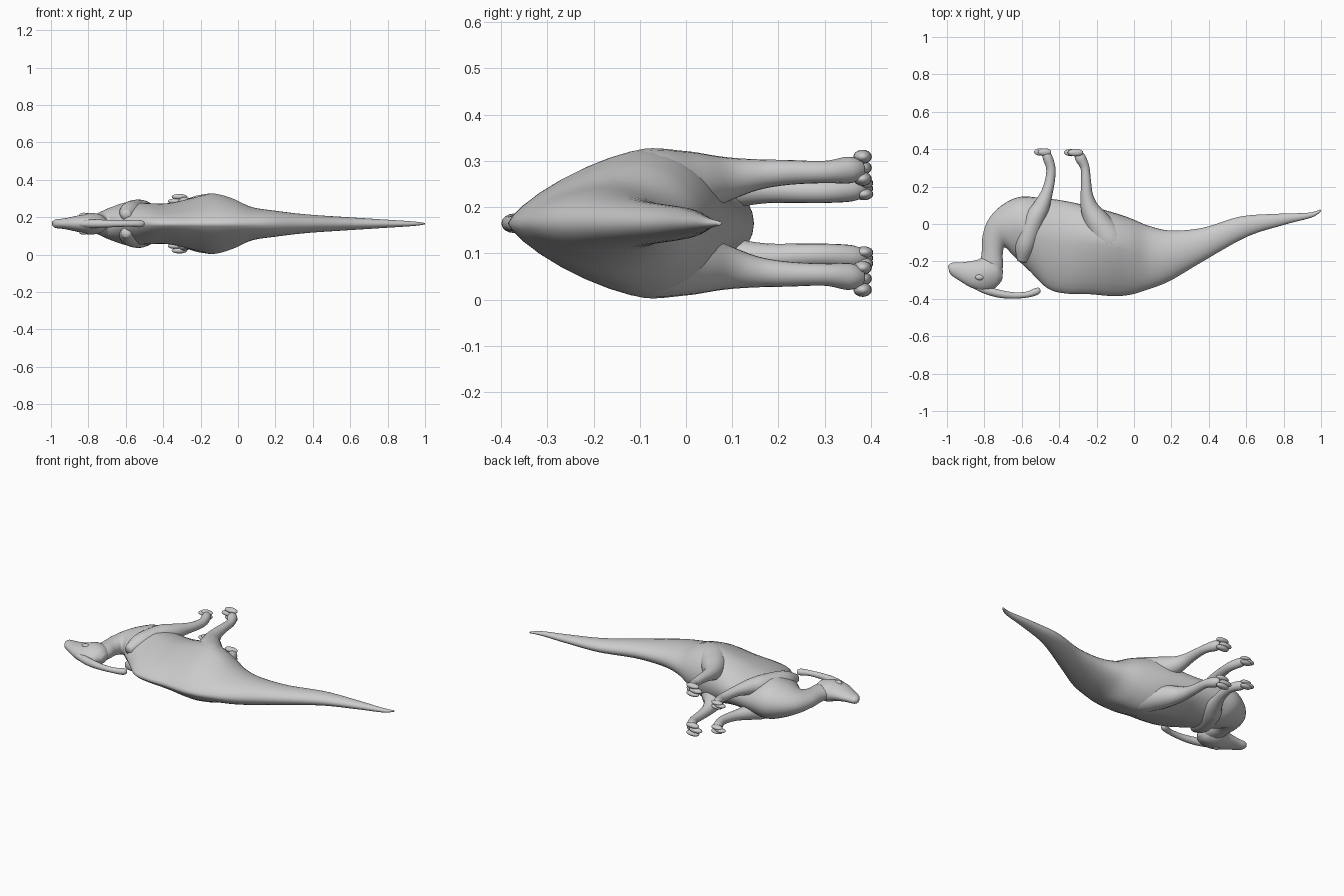
import bpy, bmesh, math
from mathutils import Vector

if "Cube" in bpy.data.objects:
    bpy.data.objects.remove(bpy.data.objects["Cube"], do_unlink=True)

MID = 0.165          # height of the animal's plane of symmetry
SEG = 32

skin = bpy.data.materials.new("grey skin")
skin.use_nodes = True
skin.diffuse_color = (0.6, 0.6, 0.6, 1)
skin.node_tree.nodes["Principled BSDF"].inputs["Base Color"].default_value = (0.6, 0.6, 0.6, 1)


def resample(rows, steps=6):
    """Smooth a list of number rows with a Catmull-Rom spline."""
    out = []
    for i in range(len(rows) - 1):
        a, b, c, d = (rows[max(i - 1, 0)], rows[i], rows[i + 1],
                      rows[min(i + 2, len(rows) - 1)])
        for s in range(steps):
            t = s / steps
            out.append([0.5 * (2 * q + (r - p) * t + (2 * p - 5 * q + 4 * r - u) * t * t
                               + (3 * q - p - 3 * r + u) * t ** 3)
                        for p, q, r, u in zip(a, b, c, d)])
    return out + [list(rows[-1])]


def skin_rings(name, rings):
    """Bridge a list of closed rings into one smooth object."""
    bm = bmesh.new()
    loops = [[bm.verts.new(p) for p in ring] for ring in rings]
    for a, b in zip(loops, loops[1:]):
        for i in range(len(a)):
            j = (i + 1) % len(a)
            bm.faces.new((a[i], a[j], b[j], b[i]))
    for loop in (loops[0], loops[-1]):
        hub = bm.verts.new(sum((v.co for v in loop), Vector()) / len(loop))
        for i in range(len(loop)):
            bm.faces.new((loop[i], loop[(i + 1) % len(loop)], hub))
    finish(name, bm)


def finish(name, bm):
    bmesh.ops.recalc_face_normals(bm, faces=bm.faces)
    mesh = bpy.data.meshes.new(name)
    bm.to_mesh(mesh)
    bm.free()
    mesh.materials.append(skin)
    mesh.shade_smooth()
    bpy.context.collection.objects.link(bpy.data.objects.new(name, mesh))


def loft(name, rows):
    """Rows: back x, y, belly x, y, half width, position of widest point."""
    rings = []
    for bx, by, vx, vy, w, f in resample(rows):
        back, belly = Vector((bx, by, MID)), Vector((vx, vy, MID))
        wide = back.lerp(belly, f)
        ring = []
        for i in range(SEG):
            a = 2 * math.pi * i / SEG
            c, s = math.cos(a), math.sin(a)
            p = 1 + max(0, f - 0.5) * 3.5 if c > 0 else 1   # peaked back, round belly
            end = back if c > 0 else belly
            co = wide + (end - wide) * abs(c) ** p
            co.z += math.copysign(abs(s) ** p, s) * w
            ring.append(co)
        rings.append(ring)
    skin_rings(name, rings)


def tube(name, rows, side=1):
    """Rows: x, y, offset from the symmetry plane, radius."""
    rows = resample(rows)
    pts = [Vector((x, y, MID + side * z)) for x, y, z, r in rows]
    rings = []
    for i, p in enumerate(pts):
        t = (pts[min(i + 1, len(pts) - 1)] - pts[max(i - 1, 0)]).normalized()
        u = (Vector((0, 0, 1)) - t * t.z).normalized()
        v = t.cross(u)
        r = rows[i][3]
        rings.append([p + r * (u * math.cos(2 * math.pi * k / 20) + v * math.sin(2 * math.pi * k / 20))
                      for k in range(20)])
    skin_rings(name, rings)


def blob(name, center, size, side=1):
    bm = bmesh.new()
    bmesh.ops.create_uvsphere(bm, u_segments=16, v_segments=10, radius=1)
    x, y, z = center
    for v in bm.verts:
        v.co = Vector((x + v.co.x * size[0], y + v.co.y * size[1],
                       MID + side * z + v.co.z * size[2]))
    finish(name, bm)


# Tail, torso and neck in one sweep
loft("body", [
    (1.0, 0.068, 0.998, 0.078, 0.004, 0.5),
    (0.95, 0.035, 0.93, 0.06, 0.012, 0.5),
    (0.80, -0.005, 0.78, 0.055, 0.022, 0.5),
    (0.60, -0.07, 0.57, 0.04, 0.035, 0.5),
    (0.36, -0.205, 0.37, -0.02, 0.05, 0.5),
    (0.19, -0.305, 0.20, -0.035, 0.07, 0.52),
    (0.06, -0.355, 0.08, -0.01, 0.09, 0.56),
    (-0.03, -0.38, -0.03, 0.035, 0.135, 0.62),
    (-0.12, -0.385, -0.14, 0.07, 0.16, 0.64),
    (-0.24, -0.375, -0.26, 0.10, 0.135, 0.62),
    (-0.36, -0.372, -0.38, 0.125, 0.11, 0.60),
    (-0.46, -0.345, -0.50, 0.14, 0.11, 0.60),
    (-0.56, -0.25, -0.61, 0.145, 0.115, 0.60),
    (-0.64, -0.175, -0.70, 0.105, 0.09, 0.55),
    (-0.69, -0.125, -0.775, 0.03, 0.062, 0.5),
    (-0.702, -0.165, -0.81, -0.065, 0.048, 0.5),
    (-0.70, -0.22, -0.815, -0.16, 0.044, 0.5),
    (-0.71, -0.29, -0.83, -0.24, 0.04, 0.5)])

# Head with a tapering muzzle
loft("head", [
    (-0.988, -0.255, -0.995, -0.225, 0.012, 0.5),
    (-0.975, -0.275, -0.975, -0.208, 0.023, 0.5),
    (-0.93, -0.305, -0.92, -0.205, 0.029, 0.5),
    (-0.87, -0.34, -0.85, -0.195, 0.043, 0.5),
    (-0.80, -0.36, -0.79, -0.175, 0.058, 0.55),
    (-0.74, -0.34, -0.73, -0.20, 0.048, 0.55),
    (-0.705, -0.30, -0.70, -0.25, 0.02, 0.5)])

# Long backswept head crest
tube("head_crest", [
    (-0.88, -0.32, 0, 0.010), (-0.80, -0.35, 0, 0.021), (-0.72, -0.373, 0, 0.021),
    (-0.64, -0.382, 0, 0.017), (-0.57, -0.377, 0, 0.016), (-0.525, -0.362, 0, 0.019),
    (-0.508, -0.352, 0, 0.014), (-0.502, -0.348, 0, 0.005)])

# Paired parts
for label, side in (("left", -1), ("right", 1)):
    tube(label + "_hind_leg", [
        (-0.08, -0.19, 0.055, 0.04), (-0.12, -0.10, 0.073, 0.085), (-0.19, 0.0, 0.085, 0.072),
        (-0.235, 0.08, 0.095, 0.050), (-0.252, 0.15, 0.105, 0.034), (-0.256, 0.22, 0.11, 0.027),
        (-0.262, 0.30, 0.111, 0.024), (-0.285, 0.35, 0.115, 0.029), (-0.30, 0.375, 0.117, 0.022)], side)
    tube(label + "_front_leg", [
        (-0.60, -0.20, 0.045, 0.025), (-0.58, -0.11, 0.06, 0.055), (-0.535, 0.02, 0.075, 0.055),
        (-0.497, 0.09, 0.076, 0.045), (-0.465, 0.17, 0.074, 0.031), (-0.448, 0.24, 0.070, 0.026),
        (-0.445, 0.30, 0.069, 0.025), (-0.462, 0.355, 0.073, 0.026), (-0.475, 0.38, 0.075, 0.02)], side)
    for n, (dx, dz) in enumerate(((0.012, -0.024), (-0.008, 0), (0.012, 0.024)), 1):
        blob(f"{label}_hind_toe_{n}", (-0.325 + dx, 0.382, 0.12 + dz), (0.042, 0.02, 0.015), side)
        blob(f"{label}_front_toe_{n}", (-0.49 + dx, 0.385, 0.075 + dz * 0.5), (0.036, 0.02, 0.013), side)
    blob(label + "_eye", (-0.825, -0.285, 0.046), (0.024, 0.016, 0.013), side)
